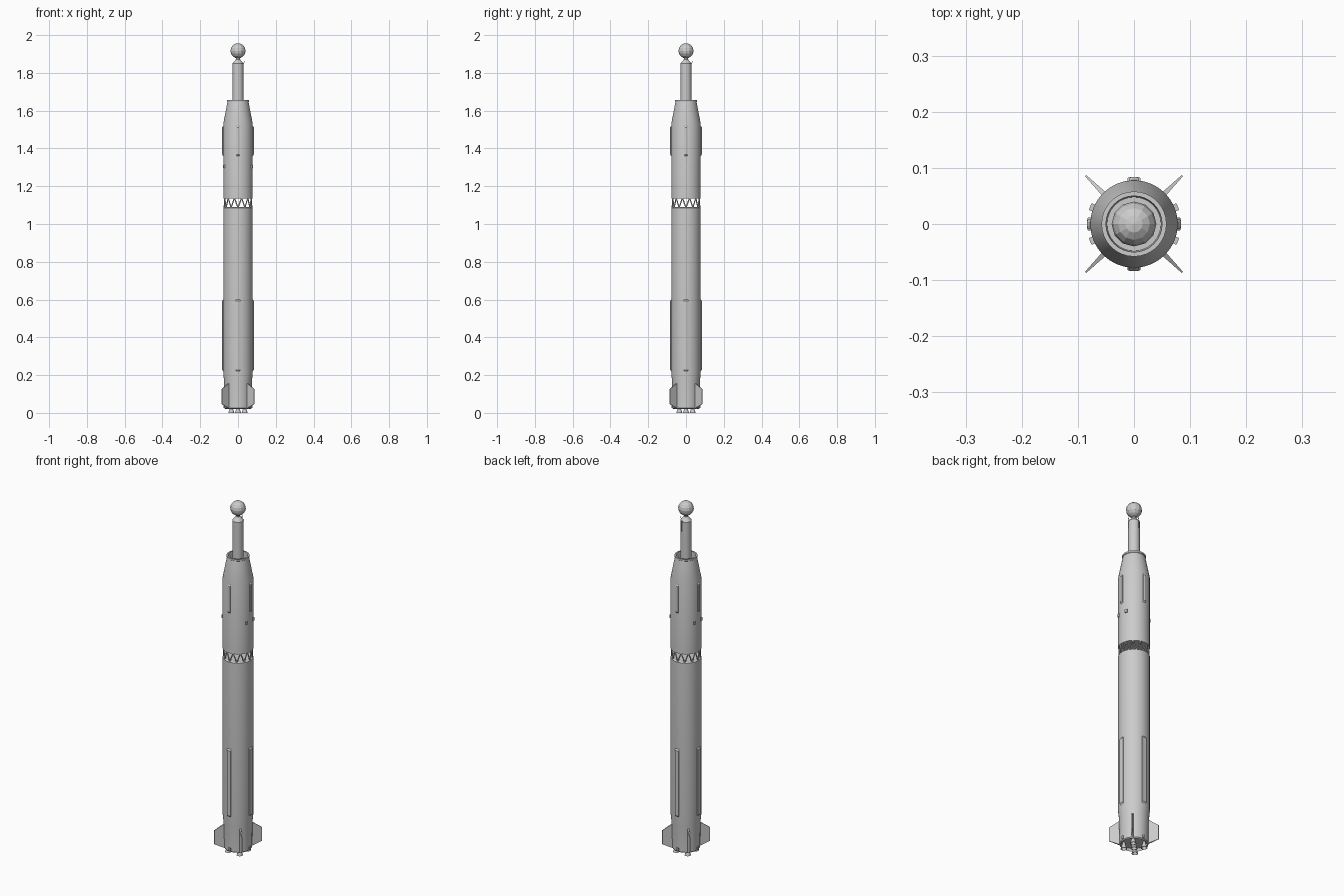
import bpy, bmesh, math
from mathutils import Vector, Matrix

if "Cube" in bpy.data.objects:
    bpy.data.objects.remove(bpy.data.objects["Cube"])

grey = bpy.data.materials.new("light_grey")
grey.diffuse_color = (0.6, 0.6, 0.6, 1)
grey.use_nodes = True
grey.node_tree.nodes["Principled BSDF"].inputs["Base Color"].default_value = grey.diffuse_color


def finish(name, bm, smooth=True):
    bmesh.ops.recalc_face_normals(bm, faces=bm.faces[:])
    me = bpy.data.meshes.new(name)
    if smooth:
        for f in bm.faces:
            f.smooth = True
        for e in bm.edges:
            if len(e.link_faces) == 2 and e.calc_face_angle(0) > math.radians(30):
                e.smooth = False
    bm.to_mesh(me)
    bm.free()
    me.materials.append(grey)
    ob = bpy.data.objects.new(name, me)
    bpy.context.collection.objects.link(ob)
    return ob


def lathe(name, profile, n=32, centre=(0, 0)):
    """Revolve a closed or axis-to-axis (radius, z) profile."""
    bm = bmesh.new()
    vs = [bm.verts.new((r + centre[0], centre[1], z)) for r, z in profile]
    es = [bm.edges.new(p) for p in zip(vs, vs[1:])]
    bmesh.ops.spin(bm, geom=vs + es, cent=(*centre, 0), axis=(0, 0, 1),
                   angle=2 * math.pi, steps=n, use_merge=False)
    bmesh.ops.remove_doubles(bm, verts=bm.verts[:], dist=1e-5)
    return finish(name, bm)


def rod(bm, a, b, r, n=6, r2=None):
    a, b = Vector(a), Vector(b)
    d = b - a
    m = Matrix.Translation((a + b) / 2) @ d.to_track_quat('Z', 'Y').to_matrix().to_4x4()
    bmesh.ops.create_cone(bm, cap_ends=True, segments=n, radius1=r,
                          radius2=r if r2 is None else r2, depth=d.length, matrix=m)


def box(bm, size, loc, angle):
    m = (Matrix.Rotation(angle, 4, 'Z') @ Matrix.Translation(loc)
         @ Matrix.Diagonal((*size, 1)))
    bmesh.ops.create_cube(bm, size=1, matrix=m)


def polar(r, a, z):
    return (r * math.cos(a), r * math.sin(a), z)


R = 0.078
AXES = [i * math.pi / 2 for i in range(4)]
DIAG = [a + math.pi / 4 for a in AXES]

# Lower stage with narrower tail and recessed base
lathe("lower_stage", [(0, 0.035), (0.062, 0.035), (0.066, 0.02), (0.071, 0.025),
                      (0.074, 0.17), (R, 0.21), (R, 1.085), (0.072, 1.089), (0, 1.089)])

# Upper stage with tapered open shroud and rim
lathe("upper_stage", [(0, 1.135), (R, 1.135), (R, 1.53), (0.056, 1.645), (0.058, 1.647),
                      (0.058, 1.656), (0.050, 1.656), (0.048, 1.62), (0, 1.62)])

# Central column and its neck
lathe("payload_column", [(0, 1.615), (0.029, 1.615), (0.029, 1.85), (0.010, 1.872),
                         (0.010, 1.878), (0.02, 1.888), (0, 1.888)], 24)

# Faceted capsule ball
bm = bmesh.new()
bmesh.ops.create_uvsphere(bm, u_segments=12, v_segments=8, radius=0.04,
                          matrix=Matrix.Translation((0, 0, 1.917)))
finish("capsule_ball", bm, False)

# Thin antennas beside the column
bm = bmesh.new()
for a in (0, math.pi / 2):
    rod(bm, polar(0.026, a, 1.845), polar(0.037, a, 1.862), 0.0012, 4)
    rod(bm, polar(0.037, a, 1.862), polar(0.037, a, 1.80), 0.0012, 4)
finish("antennas", bm, False)

# Zigzag lattice between the stages
bm = bmesh.new()
N = 12
for i in range(N):
    a, h = 2 * math.pi * i / N, math.pi / N
    for s in (-1, 1):
        rod(bm, polar(0.073, a, 1.086), polar(0.073, a + s * h, 1.138), 0.0032)
finish("stage_lattice", bm)

# Cable ducts with tapered ends
for name, z0, z1, w, out in (("lower_ducts", 0.22, 0.60, 0.012, 0.084),
                             ("upper_ducts", 1.36, 1.52, 0.008, 0.084)):
    bm = bmesh.new()
    for a in AXES:
        rings = []
        for z, top in ((z0, R), (z0 + 0.008, out), (z1 - 0.008, out), (z1, R)):
            rot = Matrix.Rotation(a, 3, 'Z')
            rings.append([bm.verts.new(rot @ Vector(p)) for p in
                          ((0.07, -w, z), (top - 0.002, -w, z), (top, -w / 2, z),
                           (top, w / 2, z), (top - 0.002, w, z), (0.07, w, z))])
        for p, q in zip(rings, rings[1:]):
            for i in range(6):
                j = (i + 1) % 6
                bm.faces.new((p[i], p[j], q[j], q[i]))
        bm.faces.new(rings[0])
        bm.faces.new(rings[-1])
    finish(name, bm, False)

# Small thruster pods on the two sides
bm = bmesh.new()
for sx in (-1, 1):
    for sy in (-1, 1):
        a = math.atan2(sy * 0.029, sx * 0.073)
        box(bm, (0.014, 0.013, 0.016), (0.077, 0, 1.305), a)
finish("thruster_pods", bm, False)

# Four tapered fins
bm = bmesh.new()
for a in DIAG:
    rot = Matrix.Rotation(a, 3, 'Z')
    sides = [[bm.verts.new(rot @ Vector((x, s * t, z))) for x, z, t in
              ((0.066, 0.022, 0.005), (0.122, 0.047, 0.0015),
               (0.122, 0.125, 0.0015), (0.066, 0.16, 0.005))] for s in (-1, 1)]
    for f in sides:
        bm.faces.new(f)
    for i in range(4):
        j = (i + 1) % 4
        bm.faces.new((sides[0][i], sides[0][j], sides[1][j], sides[1][i]))
finish("fins", bm, False)

# Small blocks at the foot of the tail
bm = bmesh.new()
for a in AXES:
    box(bm, (0.008, 0.010, 0.018), (0.072, 0, 0.036), a)
finish("tail_blocks", bm, False)

# Engine bells, hollow, four outer and one centre
bell = [(0.006, 0.037), (0.009, 0.022), (0.016, 0), (0.014, 0), (0.007, 0.02), (0, 0.022)]
for i, c in enumerate([(0, 0)] + [polar(0.05, a, 0)[:2] for a in DIAG]):
    lathe("engine_bell_%d" % i, bell, 16, c)
